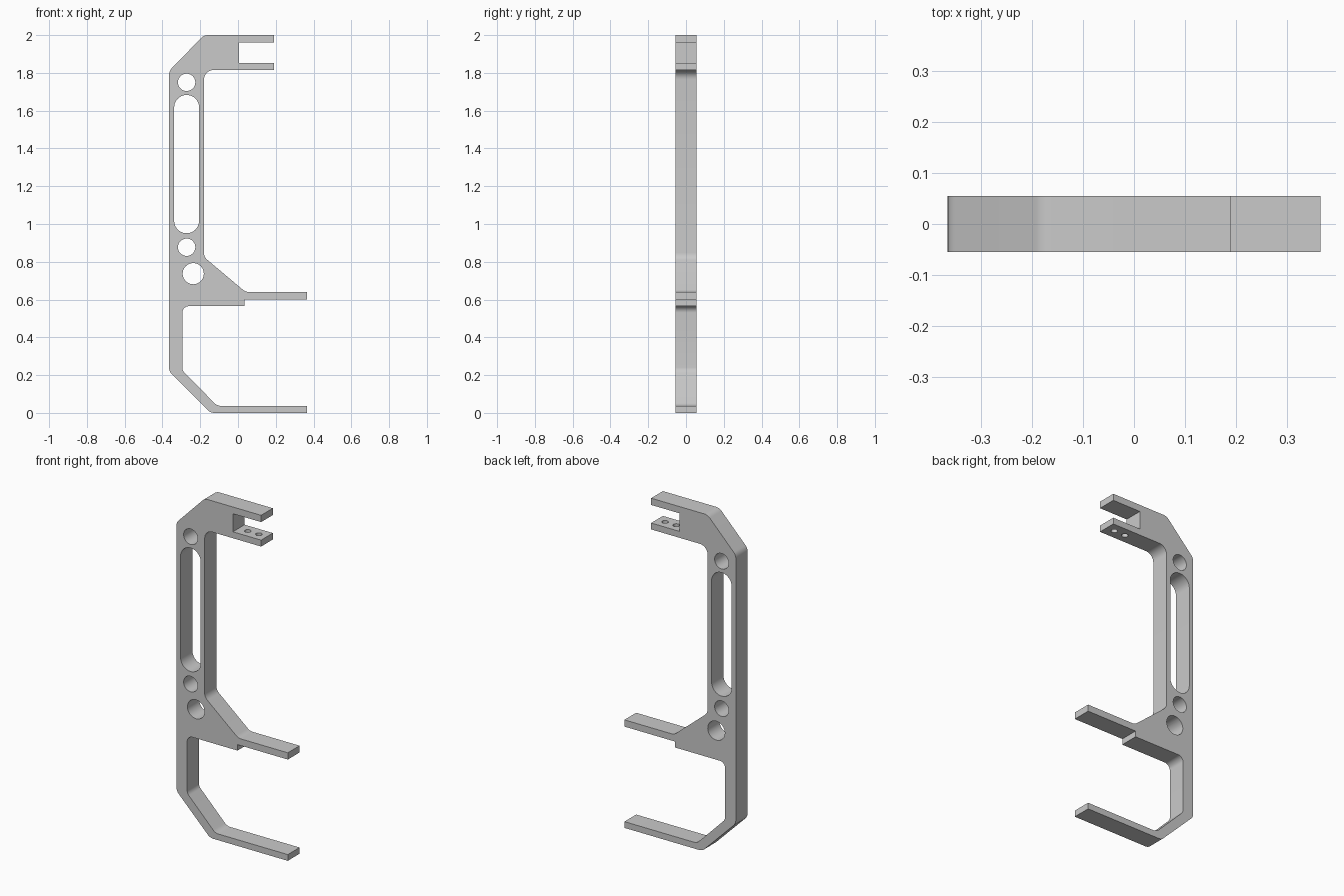
import bpy, bmesh, math
from mathutils import Vector, Matrix

if "Cube" in bpy.data.objects:
    bpy.data.objects.remove(bpy.data.objects["Cube"], do_unlink=True)

HALF = 0.055  # half thickness of the plate

grey = bpy.data.materials.new("plain_grey")
grey.use_nodes = True
grey.diffuse_color = (0.59, 0.59, 0.59, 1)
grey.node_tree.nodes["Principled BSDF"].inputs["Base Color"].default_value = grey.diffuse_color


def rounded(corners, steps=8):
    """Outline of (x, z, radius) corners with each radius turned into an arc."""
    out = []
    for i, (x, z, r) in enumerate(corners):
        p = Vector((x, z))
        if r == 0:
            out.append(p)
            continue
        a = (Vector(corners[i - 1][:2]) - p).normalized()
        b = (Vector(corners[(i + 1) % len(corners)][:2]) - p).normalized()
        half = math.acos(a.dot(b)) / 2
        centre = p + (a + b).normalized() * (r / math.sin(half))
        start = p + a * (r / math.tan(half)) - centre
        end = p + b * (r / math.tan(half)) - centre
        first = math.atan2(start.y, start.x)
        sweep = math.atan2(start.x * end.y - start.y * end.x, start.dot(end))
        for k in range(steps + 1):
            t = first + sweep * k / steps
            out.append(centre + Vector((math.cos(t), math.sin(t))) * r)
    return out


def slab(name, outline, half):
    """Closed prism: a counter-clockwise xz outline given thickness along y."""
    bm = bmesh.new()
    front = [bm.verts.new((p.x, -half, p.y)) for p in outline]
    back = [bm.verts.new((p.x, half, p.y)) for p in outline]
    bm.faces.new(front)
    bm.faces.new(back[::-1])
    for i in range(len(outline)):
        bm.faces.new((front[i], front[i - 1], back[i - 1], back[i]))
    return finish(name, bm)


def finish(name, bm):
    mesh = bpy.data.meshes.new(name)
    bm.to_mesh(mesh)
    bm.free()
    mesh.materials.append(grey)
    obj = bpy.data.objects.new(name, mesh)
    bpy.context.collection.objects.link(obj)
    return obj


def slot(name, x, low, high, r, steps=20):
    """Cutter through the plate: a slot, or a round hole when low == high."""
    pts = []
    for centre, turn in ((high, 0), (low, math.pi)):
        for k in range(steps + (low != high)):
            t = turn + math.pi * k / steps
            pts.append(Vector((x + r * math.cos(t), centre + r * math.sin(t))))
    return slab(name, pts, HALF * 2)


def drill(name, x, z, r):
    """Vertical round cutter."""
    bm = bmesh.new()
    bmesh.ops.create_cone(bm, cap_ends=True, segments=32, radius1=r, radius2=r,
                          depth=0.08, matrix=Matrix.Translation((x, 0, z)))
    return finish(name, bm)


# Bracket outline, counter-clockwise from the bottom arm
frame = slab("bracket_frame", rounded([
    (-0.145, 0, 0.05), (0.365, 0, 0), (0.365, 0.037, 0),             # bottom arm
    (-0.11, 0.037, 0.05), (-0.295, 0.225, 0.04), (-0.295, 0.565, 0.035),
    (0.035, 0.565, 0), (0.035, 0.6, 0), (0.365, 0.6, 0),             # middle arm
    (0.365, 0.64, 0), (0.04, 0.64, 0.05), (-0.18, 0.825, 0.05),
    (-0.18, 1.815, 0.05), (0.19, 1.815, 0), (0.19, 1.853, 0),        # top fork
    (0.005, 1.853, 0), (0.005, 1.96, 0), (0.19, 1.96, 0), (0.19, 2, 0),
    (-0.18, 2, 0.05), (-0.365, 1.81, 0.05), (-0.365, 0.22, 0.05),    # spine
]), HALF)

# Openings in the spine and screw holes in the lower fork prong
cutters = [
    slot("upper_hole_cutter", -0.272, 1.75, 1.75, 0.046),
    slot("long_slot_cutter", -0.272, 1.017, 1.617, 0.066),
    slot("middle_hole_cutter", -0.272, 0.877, 0.877, 0.046),
    slot("lower_hole_cutter", -0.237, 0.737, 0.737, 0.056),
    drill("outer_screw_cutter", 0.137, 1.834, 0.018),
    drill("inner_screw_cutter", 0.064, 1.834, 0.018),
]
bpy.ops.object.select_all(action="DESELECT")
bpy.context.view_layer.objects.active = frame
frame.select_set(True)
for cutter in cutters:
    cutter.hide_render = True
    mod = frame.modifiers.new(cutter.name, "BOOLEAN")
    mod.operation = "DIFFERENCE"
    mod.solver = "EXACT"
    mod.object = cutter
    bpy.ops.object.modifier_apply(modifier=mod.name)
    bpy.data.objects.remove(cutter, do_unlink=True)

bpy.ops.object.shade_smooth_by_angle(angle=math.radians(25))
